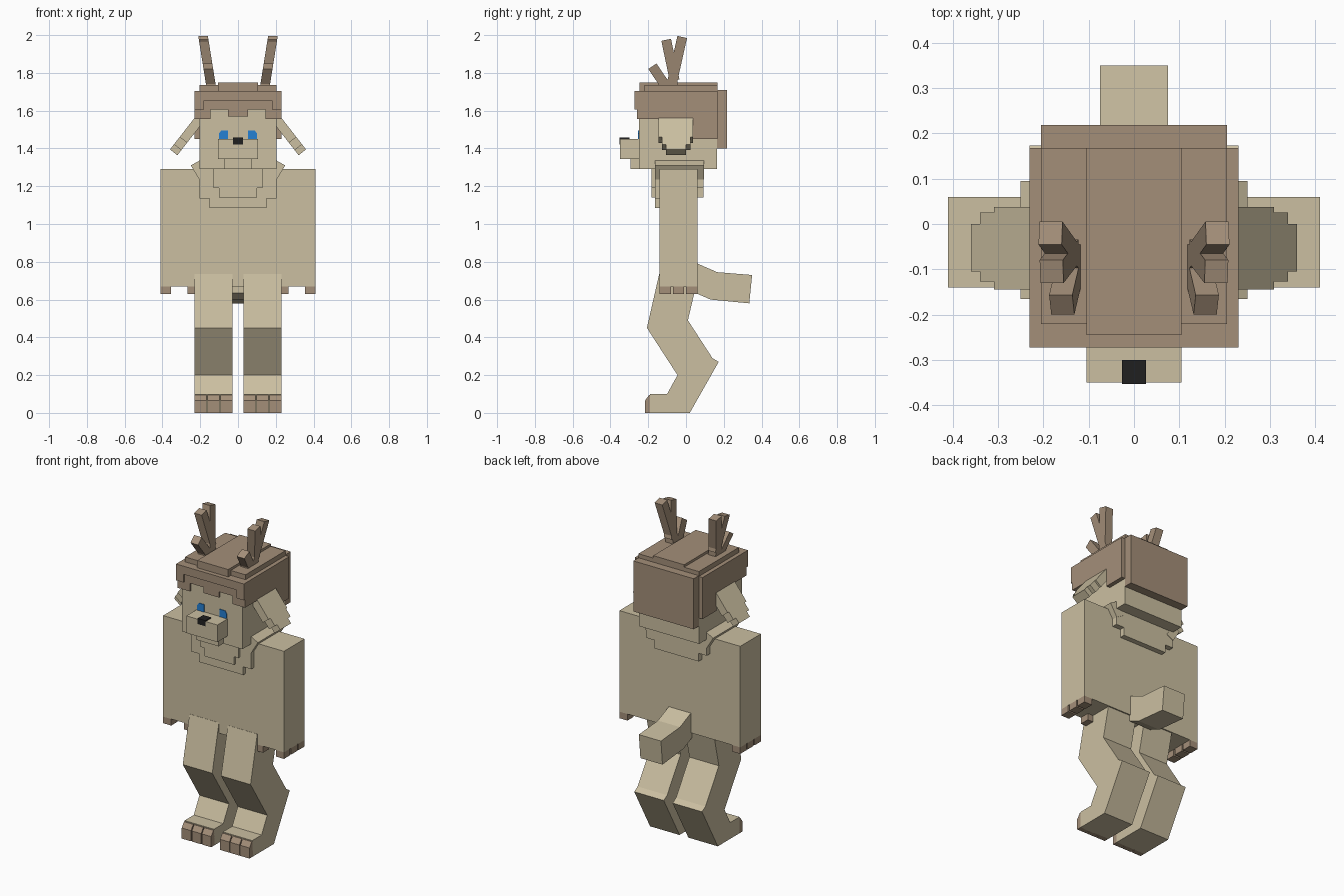
import bpy, bmesh, math
from mathutils import Vector

if "Cube" in bpy.data.objects:
    bpy.data.objects.remove(bpy.data.objects["Cube"])


def material(name, rgb):
    m = bpy.data.materials.new(name)
    lin = [((c / 255 + 0.055) / 1.055) ** 2.4 for c in rgb]
    m.diffuse_color = (*lin, 1)
    m.use_nodes = True
    m.node_tree.nodes["Principled BSDF"].inputs["Base Color"].default_value = m.diffuse_color
    return m


TAN = material("tan_fur", (203, 191, 161))
BROWN = material("brown_hair", (164, 143, 121))
BLUE = material("blue_eye", (36, 128, 212))
BLACK = material("black_nose", (32, 32, 32))


def prism(name, pts, lo, hi, axis, mat):
    """Extrude a 2D profile: axis 'x' takes (y, z) points, axis 'y' takes (x, z)."""
    bm = bmesh.new()

    def place(p, d):
        return (d, p[0], p[1]) if axis == 'x' else (p[0], d, p[1])
    a = [bm.verts.new(place(p, lo)) for p in pts]
    b = [bm.verts.new(place(p, hi)) for p in pts]
    bm.faces.new(a)
    bm.faces.new(b[::-1])
    for i in range(len(pts)):
        j = (i + 1) % len(pts)
        bm.faces.new((a[i], b[i], b[j], a[j]))
    bmesh.ops.recalc_face_normals(bm, faces=bm.faces)
    me = bpy.data.meshes.new(name)
    bm.to_mesh(me)
    bm.free()
    me.materials.append(mat)
    ob = bpy.data.objects.new(name, me)
    bpy.context.collection.objects.link(ob)
    return ob


def box(name, x, y, z, mat):
    return prism(name, [(x[0], z[0]), (x[1], z[0]), (x[1], z[1]), (x[0], z[1])],
                 y[0], y[1], 'y', mat)


def mirrored(ob):
    ob.modifiers.new("mirror", 'MIRROR').use_mirror_merge = False
    return ob


# Torso and arms
box("torso", (-0.21, 0.21), (-0.14, 0.06), (0.67, 1.29), TAN)
mirrored(box("arm", (0.21, 0.41), (-0.14, 0.06), (0.67, 1.29), TAN))
for y0 in (-0.14, -0.07, 0.0):
    mirrored(box("finger_claw", (0.355, 0.41), (y0, y0 + 0.06), (0.63, 0.67), BROWN))
mirrored(box("thumb_claw", (0.215, 0.268), (-0.14, -0.08), (0.63, 0.67), BROWN))

# Legs with bent hocks, and toes
leg = [(-0.142, 0.735), (-0.207, 0.45), (-0.045, 0.20), (-0.10, 0.10), (-0.19, 0.10),
       (-0.19, 0), (0.02, 0), (0.173, 0.27), (0.14, 0.29), (0.01, 0.49), (0.057, 0.69)]
mirrored(prism("leg", leg, 0.03, 0.23, 'x', TAN))
toe = [(-0.185, 0), (-0.217, 0), (-0.217, 0.065), (-0.195, 0.095), (-0.185, 0.095)]
for i in range(3):
    x0 = 0.03 + i * 0.0685
    mirrored(prism("toe", toe, x0, x0 + 0.063, 'x', BROWN))

# Tail
prism("tail", [(0.05, 0.795), (0.165, 0.745), (0.35, 0.73), (0.335, 0.58),
               (0.13, 0.60), (0.05, 0.635)], -0.075, 0.075, 'x', TAN)


# Stepped neck ruff
def step_plate(name, w1, w2, z0, z1, z2, y):
    pts = [(-w1, z2), (-w1, z1), (-w2, z1), (-w2, z0), (w2, z0), (w2, z1), (w1, z1), (w1, z2)]
    prism(name, pts, y[0], y[1], 'y', TAN)


step_plate("ruff_front", 0.205, 0.15, 1.085, 1.135, 1.295, (-0.165, -0.14))
step_plate("ruff_front_layer", 0.13, 0.10, 1.14, 1.19, 1.30, (-0.182, -0.165))
step_plate("ruff_back", 0.205, 0.15, 1.14, 1.19, 1.295, (0.06, 0.092))
mirrored(prism("ruff_side", [(0.205, 1.335), (0.25, 1.31), (0.205, 1.235), (0.16, 1.26)],
               -0.165, 0.095, 'y', TAN))

# Head, muzzle, nose, eyes
box("head", (-0.205, 0.205), (-0.25, 0.165), (1.29, 1.70), TAN)
box("muzzle", (-0.105, 0.105), (-0.35, -0.25), (1.345, 1.45), TAN)
box("lower_jaw", (-0.075, 0.075), (-0.295, -0.25), (1.29, 1.345), TAN)
box("nose", (-0.026, 0.026), (-0.353, -0.30), (1.422, 1.457), BLACK)
eye = [(0.053, 1.45), (0.10, 1.45), (0.10, 1.48), (0.088, 1.496), (0.053, 1.496)]
mirrored(prism("eye", eye, -0.254, -0.25, 'y', BLUE))

# Drooping ears, tapering in steps
top, tip, inset = Vector((0.20, 1.60)), Vector((0.36, 1.395)), Vector((-0.039, -0.031))
for t0, t1, y0, y1 in ((0, 0.68, -0.145, 0.037), (0.68, 0.87, -0.127, 0.025),
                       (0.87, 1, -0.105, 0.0)):
    a, b = top.lerp(tip, t0), top.lerp(tip, t1)
    mirrored(prism("ear", [a, b, b + inset, a + inset], y0, y1, 'y', TAN))

# Hair cap
box("hair_crown", (-0.23, 0.23), (-0.25, 0.168), (1.68, 1.705), BROWN)
box("hair_top", (-0.205, 0.205), (-0.22, 0.168), (1.705, 1.735), BROWN)
box("hair_ridge", (-0.105, 0.105), (-0.245, 0.168), (1.705, 1.75), BROWN)
box("hair_back", (-0.205, 0.205), (0.165, 0.218), (1.40, 1.71), BROWN)
mirrored(prism("hair_side", [(-0.255, 1.705), (-0.255, 1.555), (0.035, 1.555), (0.035, 1.45),
                             (0.168, 1.45), (0.168, 1.705)], 0.205, 0.23, 'x', BROWN))
fringe = [(0.23, 1.555), (0.145, 1.555), (0.145, 1.605), (0.052, 1.605), (0.052, 1.57)]
prism("fringe", [(0.23, 1.70)] + fringe + [(-x, z) for x, z in fringe[::-1]] + [(-0.23, 1.70)],
      -0.26, -0.25, 'y', BROWN)
box("hair_band", (-0.23, 0.23), (-0.272, -0.25), (1.655, 1.705), BROWN)
mirrored(box("hair_band_end", (0.18, 0.23), (-0.272, -0.26), (1.605, 1.655), BROWN))


# Antlers: bars in the side plane, leaning outward with height
def antler_bar(name, p, q, w):
    p, q = Vector(p), Vector(q)
    d = (q - p).normalized()
    n = Vector((-d.y, d.x)) * w / 2
    ob = prism(name, [p + n, q + n, q - n, p - n], 0.117, 0.168, 'x', BROWN)
    for v in ob.data.vertices:
        v.co.x += 0.16 * (v.co.z - 1.73)
    mirrored(ob)


antler_bar("antler_trunk", (-0.085, 1.70), (-0.02, 1.99), 0.052)
antler_bar("antler_middle_tine", (-0.06, 1.76), (-0.105, 1.975), 0.052)
antler_bar("antler_front_tine", (-0.10, 1.72), (-0.178, 1.835), 0.052)
antler_bar("antler_base", (-0.145, 1.745), (-0.045, 1.745), 0.03)
